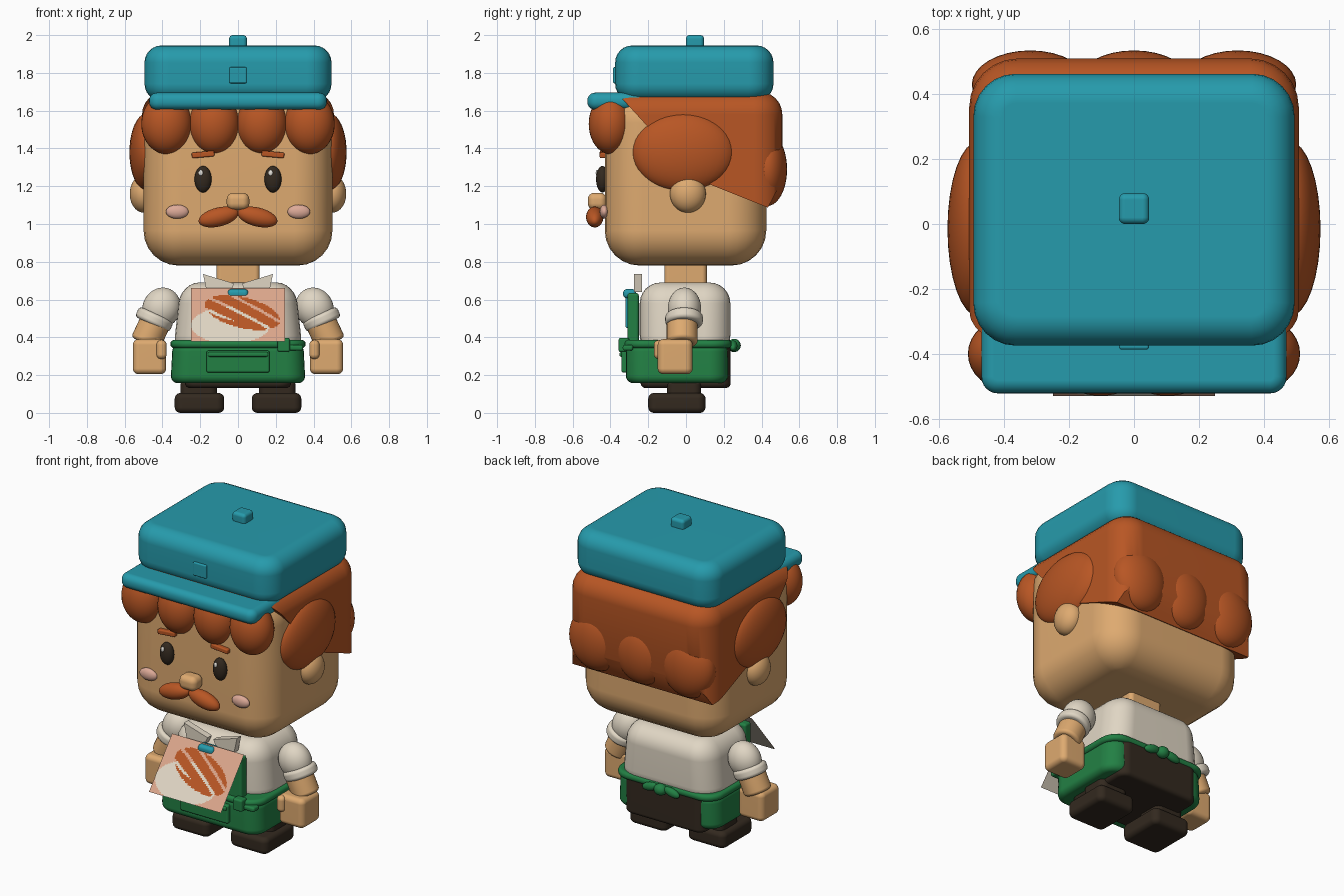
import bpy, bmesh, math
from mathutils import Matrix, Vector

if "Cube" in bpy.data.objects:
    bpy.data.objects.remove(bpy.data.objects["Cube"])


def material(name, code):
    srgb = [int(code[i:i + 2], 16) / 255 for i in (0, 2, 4)]
    col = [((c + .055) / 1.055) ** 2.4 for c in srgb] + [1]
    m = bpy.data.materials.new(name)
    m.use_nodes = True
    m.diffuse_color = col
    m.node_tree.nodes["Principled BSDF"].inputs["Base Color"].default_value = col
    return m


SKIN = material("skin", "DEAA70")
HAIR = material("ginger hair", "B85624")
TEAL = material("teal cloth", "269BAC")
CREAM = material("cream shirt", "E0D6C4")
GREEN = material("green apron", "228044")
DARK = material("dark brown", "33291F")
PINK = material("cheek pink", "DDAA98")
PEACH = material("peach card", "DCA78C")
WHITE = material("eye white", "F4F0E8")


def finish(name, bm, mat, loc=(0, 0, 0), tilt=0, smooth=True):
    bmesh.ops.recalc_face_normals(bm, faces=bm.faces)
    me = bpy.data.meshes.new(name)
    for f in bm.faces:
        f.smooth = smooth
    bm.to_mesh(me)
    bm.free()
    me.set_sharp_from_angle(angle=math.radians(40))
    me.materials.append(mat)
    ob = bpy.data.objects.new(name, me)
    ob.location = loc
    ob.rotation_euler.y = math.radians(tilt)
    bpy.context.scene.collection.objects.link(ob)
    if smooth:
        ob.modifiers.new("soft", 'WEIGHTED_NORMAL').keep_sharp = True
    return ob


def round_bm(size, corner, edge, seg=6):
    """Box with rounded upright corners, then rounded top and bottom rims."""
    bm = bmesh.new()
    bmesh.ops.create_cube(bm, size=1)
    bmesh.ops.scale(bm, vec=size, verts=bm.verts)
    up = [e for e in bm.edges if abs(e.verts[0].co.z - e.verts[1].co.z) > size[2] / 2]
    bmesh.ops.bevel(bm, geom=up, offset=min(corner, min(size[:2]) * .48), segments=seg,
                    profile=.5, affect='EDGES', clamp_overlap=True)
    rim = [e for e in bm.edges if abs(e.verts[0].co.z - e.verts[1].co.z) < 1e-5]
    bmesh.ops.bevel(bm, geom=rim, offset=min(edge, size[2] * .48), segments=seg,
                    profile=.5, affect='EDGES', clamp_overlap=True)
    return bm


def box(name, x, y, z, mat, corner=.02, edge=.015, taper=1, tilt=0):
    """x, y, z are (low, high) ranges."""
    size = [b - a for a, b in (x, y, z)]
    mid = [(a + b) / 2 for a, b in (x, y, z)]
    bm = round_bm(size, corner, edge)
    for v in bm.verts:
        v.co.x *= 1 + (taper - 1) * (v.co.z / size[2] + .5)
    return finish(name, bm, mat, mid, tilt)


def ball(name, loc, radii, mat, tilt=0):
    bm = bmesh.new()
    bmesh.ops.create_uvsphere(bm, u_segments=32, v_segments=20, radius=1)
    bmesh.ops.scale(bm, vec=radii, verts=bm.verts)
    return finish(name, bm, mat, loc, tilt)


def tube(name, loc, radius, height, mat, tilt=0, edge=.02):
    bm = bmesh.new()
    bmesh.ops.create_cone(bm, cap_ends=True, segments=32, radius1=radius,
                          radius2=radius, depth=height)
    rim = [e for e in bm.edges if abs(e.verts[0].co.z - e.verts[1].co.z) < 1e-5]
    bmesh.ops.bevel(bm, geom=rim, offset=edge, segments=4, profile=.5, affect='EDGES')
    return finish(name, bm, mat, loc, tilt)


def span(s, a, b):
    """Range a..b mirrored to side s."""
    return (a, b) if s > 0 else (-b, -a)


# Head and neck
box("head", (-.5, .5), (-.43, .425), (.78, 1.72), SKIN, .2, .185)
box("neck", (-.115, .115), (-.115, .11), (.66, .82), SKIN, .025, .01)
box("nose", (-.06, .06), (-.52, -.42), (1.075, 1.165), SKIN, .035, .035)

# Hair cap, trimmed along the temples and nape
bm = round_bm((1.016, .96, .8), .15, .12)
bmesh.ops.translate(bm, vec=(0, .03, 1.3), verts=bm.verts)
for point, keep in (((0, .15, 1.2), (0, .12, .3)), ((0, -.28, 1.6), (0, .36, .33)),
                    ((0, .43, 1.08), (0, -.17, .09))):
    bmesh.ops.bisect_plane(bm, geom=bm.verts[:] + bm.edges[:] + bm.faces[:], plane_co=point,
                           plane_no=Vector(keep).normalized(), clear_inner=True)
    bmesh.ops.holes_fill(bm, edges=[e for e in bm.edges if e.is_boundary], sides=0)
finish("hair_cap", bm, HAIR)
for i, x in enumerate((-.378, -.126, .126, .378)):
    ball(f"fringe_lock_{i}", (x, -.4, 1.53), (.134, .115, .16), HAIR)
for i, x in enumerate((-.32, 0, .32)):
    ball(f"back_lock_{i}", (x, .43, 1.29), (.18, .105, .195), HAIR)

# Paired face parts
for s, side in ((1, "left"), (-1, "right")):
    ball(f"{side}_side_hair", (s * .48, -.015, 1.38), (.095, .27, .208), HAIR)
    ball(f"{side}_ear", (s * .5, .01, 1.16), (.073, .095, .1), SKIN)
    ball(f"{side}_eye", (s * .185, -.443, 1.237), (.045, .033, .07), DARK)
    ball(f"{side}_eye_shine", (s * .185 - .012, -.47, 1.27), (.012, .008, .016), WHITE)
    ball(f"{side}_cheek", (s * .322, -.432, 1.065), (.06, .025, .037), PINK)
    ball(f"{side}_moustache", (s * .103, -.483, 1.037), (.108, .046, .05), HAIR, s * 14)
    box(f"{side}_eyebrow", (s * .185 - .06, s * .185 + .06), (-.457, -.41), (1.353, 1.383),
        HAIR, .008, .008, tilt=s * 5)

# Cap
box("cap", (-.495, .495), (-.375, .463), (1.652, 1.945), TEAL, .13, .09)
box("cap_visor", (-.47, .47), (-.522, -.21), (1.605, 1.695), TEAL, .05, .04)
box("cap_button", (-.047, .047), (0, .095), (1.93, 2), TEAL, .02, .02)
box("cap_badge", (-.046, .046), (-.387, -.34), (1.745, 1.83), TEAL, .008, .015)

# Shirt, collar and arms
box("shirt", (-.345, .345), (-.245, .235), (.3, .69), CREAM, .14, .11, taper=.88)
for s, side in ((1, "left"), (-1, "right")):
    bm = bmesh.new()
    outline = ((.02, .685), (.185, .735), (.165, .64), (.04, .64))
    face = bm.faces.new([bm.verts.new((s * x, -.275, z)) for x, z in outline])
    side_geom = bmesh.ops.extrude_face_region(bm, geom=[face])["geom"]
    bmesh.ops.translate(bm, vec=(0, .042, 0),
                        verts=[g for g in side_geom if isinstance(g, bmesh.types.BMVert)])
    finish(f"{side}_collar", bm, CREAM, smooth=False)
    ball(f"{side}_sleeve", (s * .405, -.008, .555), (.1, .088, .11), CREAM, s * -25)
    tube(f"{side}_cuff", (s * .443, -.01, .495), .1, .06, CREAM, s * -25)
    tube(f"{side}_forearm", (s * .462, -.02, .43), .082, .14, SKIN, s * -25)
    box(f"{side}_hand", span(s, .38, .557), (-.15, .035), (.205, .39), SKIN, .035, .03)
    box(f"{side}_thumb", span(s, .378, .432), (-.17, -.1), (.285, .385), SKIN, .025, .025)

# Trousers and shoes
box("trousers", (-.28, .28), (-.24, .236), (.132, .37), DARK, .06, .025)
for s, side in ((1, "left"), (-1, "right")):
    box(f"{side}_leg", span(s, .11, .305), (-.1, .08), (.08, .16), DARK, .04, .01)
    box(f"{side}_shoe", span(s, .073, .335), (-.2, .103), (0, .105), DARK, .04, .03)

# Apron
box("apron_skirt", (-.357, .357), (-.318, .222), (.157, .365), GREEN, .1, .04, taper=.97)
box("apron_band", (-.358, .358), (-.328, .242), (.343, .386), GREEN, .11, .02)
box("apron_bib", (-.24, .24), (-.31, -.25), (.36, .635), GREEN, .015, .015)
box("apron_pocket", (-.167, .167), (-.342, -.3), (.213, .33), GREEN, .012, .02)
box("pocket_flap", (-.16, .16), (-.352, -.31), (.297, .322), GREEN, .01, .01)
box("apron_buckle", (.21, .275), (-.357, -.3), (.322, .397), GREEN, .012, .012)
box("buckle_tail", (.27, .345), (-.335, -.28), (.33, .36), GREEN, .012, .012)
ball("apron_knot", (0, .255, .357), (.04, .035, .035), GREEN)
for s, side in ((1, "left"), (-1, "right")):
    ball(f"{side}_bow_loop", (s * .075, .25, .355), (.055, .022, .026), GREEN, s * 15)

# Neck scarf tucked over the bib
box("scarf_knot", (-.055, .055), (-.333, -.265), (.607, .655), TEAL, .02, .02)
box("scarf_tail", (-.04, .04), (-.32, -.3), (.45, .63), TEAL, .008, .01)

# Leaning card with a painted tuft, coloured cell by cell
bm = bmesh.new()
bmesh.ops.create_grid(bm, x_segments=72, y_segments=40, size=.5)
card = finish("painted_card", bm, PEACH, smooth=False)
for m in (CREAM, HAIR):
    card.data.materials.append(m)
for p in card.data.polygons:
    u, v = p.center.x, p.center.y
    a, b = u * .95 + v * -.14 - .04, v + u * .45 - .06
    strand = (a / .4) ** 2 + (b / .3) ** 2 < 1
    gap = math.sin(26 * (v + .9 * u) + 5 * u * u) > .72 and b > -.2
    plate = ((u + .08) / .42) ** 2 + ((v + .2) / .34) ** 2 < 1
    p.material_index = 2 if strand and not gap else 1 if plate else 0
lean = Matrix(((.5, 0, 0, 0), (0, .23, 0, -.415), (0, .28, 1, .52), (0, 0, 0, 1)))
card.data.transform(lean)
bm = bmesh.new()
bmesh.ops.create_grid(bm, x_segments=1, y_segments=1, size=.5)
back = finish("card_backing", bm, CREAM, loc=(0, .003, -.002), smooth=False)
back.data.transform(lean)
